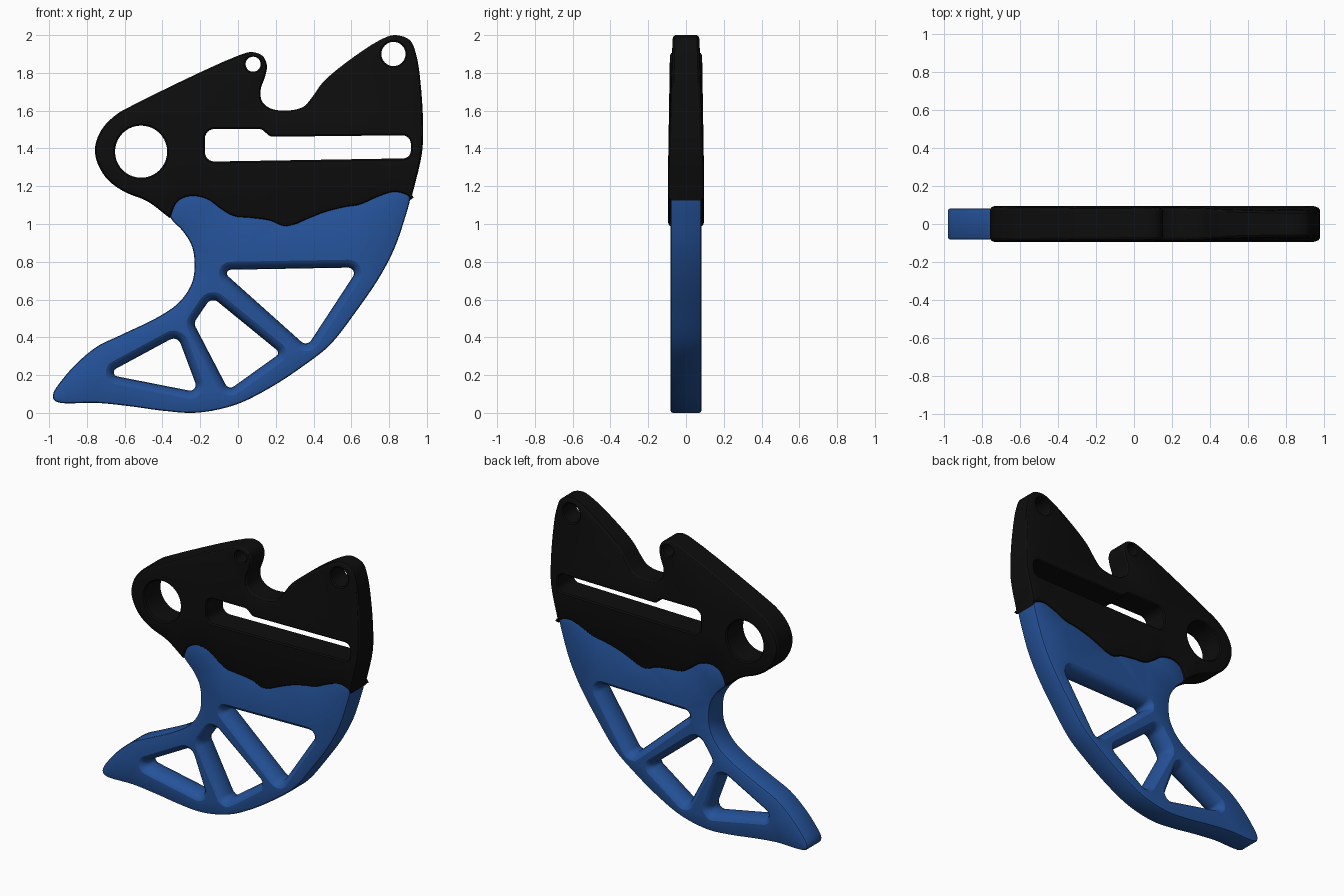
import bpy, bmesh, math
from mathutils import Vector

if "Cube" in bpy.data.objects:
    bpy.data.objects.remove(bpy.data.objects["Cube"])


def material(name, rgb):
    m = bpy.data.materials.new(name)
    m.diffuse_color = (*rgb, 1)
    m.use_nodes = True
    m.node_tree.nodes["Principled BSDF"].inputs["Base Color"].default_value = m.diffuse_color
    return m


BLACK = material("black plastic", (0.004, 0.004, 0.004))
BLUE = material("blue plastic", (0.018, 0.085, 0.32))


def spline(pts, n=5):
    """Smooth open path through the points (chord-weighted tangents)."""
    p = [Vector(q) for q in pts]
    p = [2 * p[0] - p[1]] + p + [2 * p[-1] - p[-2]]
    out = []
    for a, b, c, d in zip(p, p[1:], p[2:], p[3:]):
        t1, t2, t3 = [max((v - u).length, 1e-6) ** 0.5 for u, v in ((a, b), (b, c), (c, d))]
        m1 = t2 * ((b - a) / t1 - (c - a) / (t1 + t2) + (c - b) / t2)
        m2 = t2 * ((c - b) / t2 - (d - b) / (t2 + t3) + (d - c) / t3)
        for i in range(n):
            s = i / n
            out.append(b * (2*s**3 - 3*s*s + 1) + m1 * (s**3 - 2*s*s + s)
                       + c * (3*s*s - 2*s**3) + m2 * (s**3 - s*s))
    return out


def rounded(corners, n=6):
    """Closed polygon from (x, z, radius) corners with filleted corners."""
    out = []
    for i, (x, z, r) in enumerate(corners):
        p = Vector((x, z))
        a = (Vector(corners[i - 1][:2]) - p).normalized()
        b = (Vector(corners[(i + 1) % len(corners)][:2]) - p).normalized()
        half = a.angle(b) / 2
        centre = p + (a + b).normalized() * (r / math.sin(half))
        v1 = p + a * (r / math.tan(half)) - centre
        v2 = p + b * (r / math.tan(half)) - centre
        w = v1.angle(v2)
        for k in range(n + 1):
            t = k / n
            out.append(centre + (v1 * math.sin((1 - t) * w) + v2 * math.sin(t * w)) / math.sin(w))
    return out


def circle(x, z, r, n=40):
    return [Vector((x + r * math.cos(2 * math.pi * i / n), z + r * math.sin(2 * math.pi * i / n)))
            for i in range(n)]


def offset(loop, d):
    """Grow a counter-clockwise loop by d."""
    out = []
    for i, p in enumerate(loop):
        e1 = (p - loop[i - 1]).normalized()
        e2 = (loop[(i + 1) % len(loop)] - p).normalized()
        n1, n2 = Vector((e1.y, -e1.x)), Vector((e2.y, -e2.x))
        m = (n1 + n2).normalized()
        out.append(p + m * (d / max(m.dot(n1), 0.6)))
    return out


def ccw(loop):
    area = sum(loop[i - 1].cross(loop[i]) for i in range(len(loop)))
    return loop if area > 0 else loop[::-1]


def plate(name, mat, loops, thickness=None):
    """loops: (outline, half section [(y, growth) from face to middle])."""
    bm = bmesh.new()
    front, back = [], []
    for loop, half in loops:
        loop = ccw(loop)
        section = [(-y, d) for y, d in half] + [(y, d) for y, d in reversed(half) if y > 0]
        rings = []
        for y, d in section:
            rings.append([bm.verts.new((q.x, y, q.y)) for q in offset(loop, d)])
        n = len(loop)
        for r1, r2 in zip(rings, rings[1:]):
            for i in range(n):
                bm.faces.new((r1[i - 1], r1[i], r2[i], r2[i - 1]))
        for ring, store in ((rings[0], front), (rings[-1], back)):
            store += [bm.edges.get((ring[i - 1], ring[i])) for i in range(n)]
    bmesh.ops.triangle_fill(bm, use_beauty=True, edges=front, normal=(0, -1, 0))
    bmesh.ops.triangle_fill(bm, use_beauty=True, edges=back, normal=(0, 1, 0))
    if thickness:
        for v in bm.verts:
            v.co.y *= thickness(v.co.x, v.co.z)
    bmesh.ops.recalc_face_normals(bm, faces=bm.faces[:])
    me = bpy.data.meshes.new(name)
    bm.to_mesh(me)
    bm.free()
    me.materials.append(mat)
    ob = bpy.data.objects.new(name, me)
    bpy.context.collection.objects.link(ob)
    bpy.ops.object.select_all(action='DESELECT')
    ob.select_set(True)
    bpy.context.view_layer.objects.active = ob
    bpy.ops.object.shade_smooth_by_angle(angle=math.radians(30))
    return ob


# Wavy seam between the two parts, right to left
wave = [(.915, 1.125), (.90, 1.147), (.83, 1.167), (.75, 1.145), (.645, 1.10), (.565, 1.087),
        (.46, 1.06), (.37, 1.025), (.30, .995), (.24, .987), (.17, 1.015), (.065, 1.03),
        (-.025, 1.04), (-.095, 1.08), (-.165, 1.13), (-.255, 1.145), (-.32, 1.115), (-.36, 1.03)]

# Black mounting bracket: outline, holes, slot
bracket = [(-.36, 1.03), (-.48, 1.12), (-.60, 1.17), (-.69, 1.235), (-.745, 1.325), (-.757, 1.405),
           (-.725, 1.495), (-.65, 1.575), (-.545, 1.635), (.01, 1.895), (.075, 1.91), (.13, 1.89),
           (.153, 1.84), (.143, 1.78), (.12, 1.71), (.127, 1.65), (.17, 1.613), (.25, 1.60),
           (.345, 1.62), (.395, 1.675), (.445, 1.745), (.54, 1.83), (.75, 1.973), (.83, 2.0),
           (.91, 1.973), (.945, 1.89), (.97, 1.71), (.98, 1.5), (.973, 1.37), (.915, 1.125)]
slot = rounded([(-.175, 1.33, .05), (.915, 1.348, .04), (.915, 1.47, .045), (.17, 1.462, .04),
                (.125, 1.503, .04), (-.175, 1.503, .05)])
edge = [(.095, -.02), (.089, -.007), (.077, 0)]
lip = [(.095, .008), (.087, 0)]


def bracket_taper(x, z):
    # the bracket thins upward, more so on the right arm
    blend = min(max((x - .15) / .3, 0), 1)
    return 1 - max(z - 1.3, 0) * (.17 + .2 * blend)


plate("mounting_bracket", BLACK,
      [(spline(bracket) + spline(wave), edge),
       (circle(-.513, 1.383, .138), lip),
       (circle(.08, 1.846, .04, 24), lip),
       (circle(.823, 1.9, .064, 32), lip),
       (slot, lip)], bracket_taper)

# Blue fin guard with three flared windows
fin = [(-.36, 1.06), (-.355, 1.03), (-.29, .96), (-.243, .88), (-.23, .785), (-.243, .69),
       (-.307, .59), (-.41, .515), (-.625, .41), (-.74, .355), (-.835, .28), (-.915, .195),
       (-.98, .095), (-.965, .06), (-.745, .053), (-.57, .035), (-.385, .01), (-.217, .001),
       (-.016, .042), (.17, .133), (.355, .255), (.487, .36), (.62, .53), (.75, .72),
       (.83, .875), (.885, 1.035), (.91, 1.125), (.913, 1.155)]
hidden_top = [(x, z + .03) for x, z in wave]
fin_edge = [(.082, -.012), (.078, -.004), (.07, 0)]
flare = [(.082, .042), (.075, .03), (.06, .016), (.035, .004), (0, 0)]
windows = [
    [(-.09, .757, .02), (.64, .77, .03), (.365, .35, .035)],
    [(-.235, .475, .04), (-.14, .615, .04), (.225, .317, .02), (-.05, .12, .03)],
    [(-.70, .205, .022), (-.32, .41, .04), (-.207, .108, .03)]]
plate("fin_guard", BLUE,
      [(spline(fin) + spline(hidden_top), fin_edge)] + [(rounded(w), flare) for w in windows])
